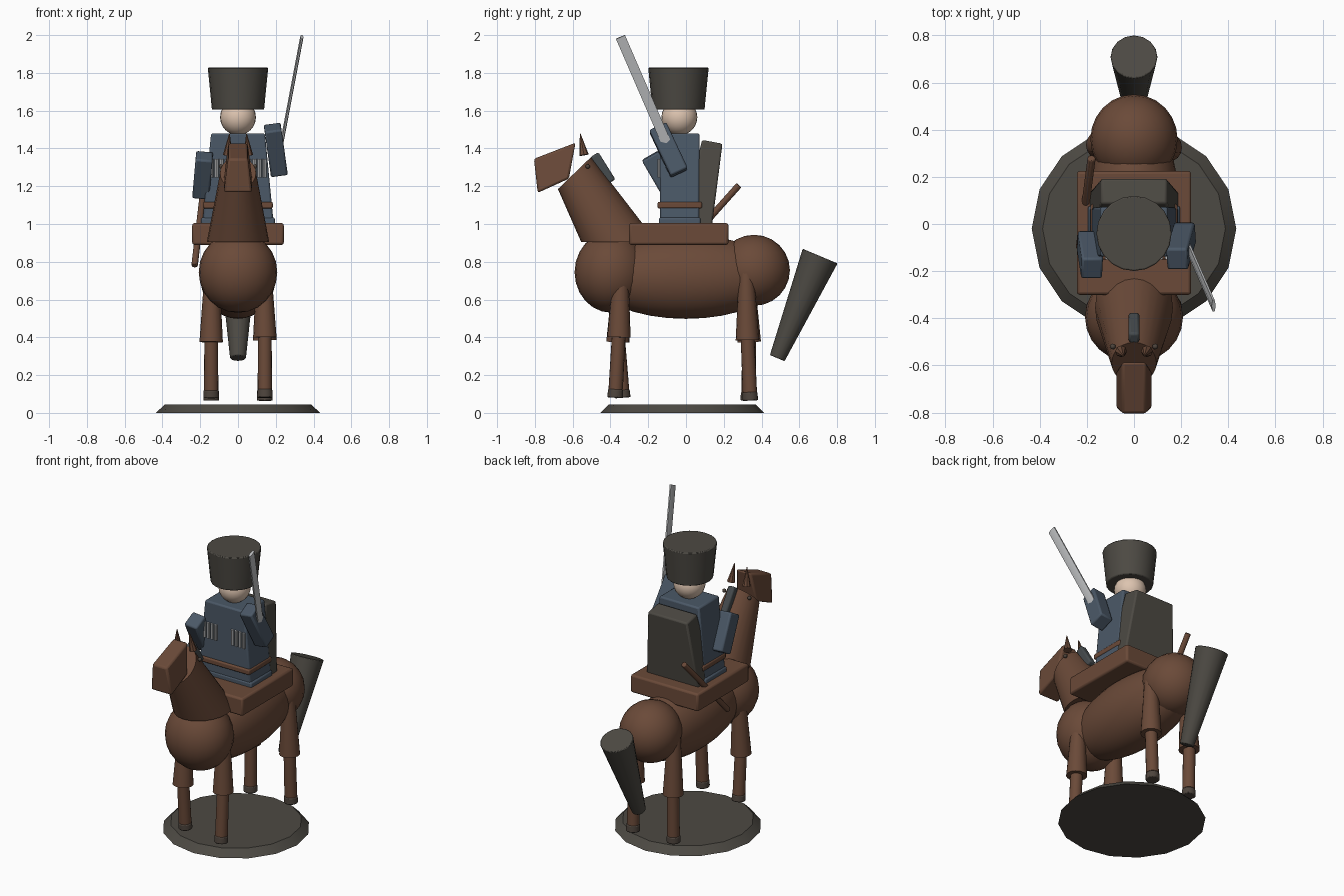
import bpy, bmesh, math
from mathutils import Vector, Matrix, Euler

cube = bpy.data.objects.get("Cube")
if cube:
    bpy.data.objects.remove(cube, do_unlink=True)


def material(name, r, g, b):
    m = bpy.data.materials.new(name)
    m.use_nodes = True
    m.diffuse_color = (r, g, b, 1)
    m.node_tree.nodes["Principled BSDF"].inputs["Base Color"].default_value = (r, g, b, 1)
    return m


BROWN = material("chestnut brown", 0.145, 0.068, 0.040)
BLACK = material("charcoal", 0.073, 0.067, 0.056)
BLUE = material("slate blue", 0.070, 0.098, 0.135)
DARK = material("dark slate", 0.060, 0.070, 0.075)
SKIN = material("pale skin", 0.72, 0.55, 0.43)
STEEL = material("steel", 0.50, 0.51, 0.52)
HOOF = material("hoof brown", 0.075, 0.058, 0.046)


def finish(name, bm, mat, bevel=0.0, smooth=True):
    bmesh.ops.recalc_face_normals(bm, faces=bm.faces)
    me = bpy.data.meshes.new(name)
    bm.to_mesh(me)
    bm.free()
    ob = bpy.data.objects.new(name, me)
    bpy.context.collection.objects.link(ob)
    me.materials.append(mat)
    if bevel:
        mod = ob.modifiers.new("bevel", "BEVEL")
        mod.width, mod.segments = bevel, 2
    if smooth:
        bpy.ops.object.select_all(action="DESELECT")
        ob.select_set(True)
        bpy.context.view_layer.objects.active = ob
        bpy.ops.object.shade_smooth_by_angle(angle=math.radians(35))
    return ob


def loft(name, rings, mat, n=16, bevel=0.0, turn=0.0):
    """Skin over elliptical rings given as (centre, axis_u, axis_v)."""
    bm = bmesh.new()
    loops = []
    for c, u, v in rings:
        angles = [math.tau * i / n + turn for i in range(n)]
        loops.append([bm.verts.new(Vector(c) + Vector(u) * math.cos(a) + Vector(v) * math.sin(a))
                      for a in angles])
    for a, b in zip(loops, loops[1:]):
        for i in range(n):
            bm.faces.new((a[i], a[(i + 1) % n], b[(i + 1) % n], b[i]))
    bm.faces.new(loops[0])
    bm.faces.new(loops[-1])
    return finish(name, bm, mat, bevel)


def rod(name, p, q, r1, r2, mat, n=16, bevel=0.0):
    """Straight tapered round bar from p to q."""
    p, q = Vector(p), Vector(q)
    d = (q - p).normalized()
    u = Vector((1, 0, 0))
    u = (u - d * u.dot(d)).normalized()
    v = d.cross(u)
    return loft(name, [(p, u * r1, v * r1), (q, u * r2, v * r2)], mat, n, bevel)


def ball(name, c, size, mat, seg=24):
    bm = bmesh.new()
    bmesh.ops.create_uvsphere(bm, u_segments=seg, v_segments=seg // 2, radius=1,
                              matrix=Matrix.Translation(c) @ Matrix.Diagonal((*size, 1)))
    return finish(name, bm, mat)


def block(name, c, size, mat, rot=(0, 0, 0), bevel=0.01, top=1.0):
    """Bevelled box; top scales the upper face in x."""
    bm = bmesh.new()
    bmesh.ops.create_cube(bm, size=1)
    turn = Euler([math.radians(a) for a in rot]).to_matrix()
    for v in bm.verts:
        k = top if v.co.z > 0 else 1
        v.co = turn @ Vector((v.co.x * size[0] * k, v.co.y * size[1], v.co.z * size[2])) + Vector(c)
    return finish(name, bm, mat, bevel)


def slab(name, lower, upper, mat, bevel=0.01):
    """Four-sided tapered solid; each end is (half_x, (y, z) front, (y, z) back)."""
    bm = bmesh.new()
    ends = []
    for hx, f, b in (lower, upper):
        ends.append([bm.verts.new(p) for p in
                     ((-hx, *f), (hx, *f), (hx, *b), (-hx, *b))])
    a, b = ends
    for i in range(4):
        bm.faces.new((a[i], a[(i + 1) % 4], b[(i + 1) % 4], b[i]))
    bm.faces.new(a)
    bm.faces.new(b)
    return finish(name, bm, mat, bevel)


# Stand
rod("base", (0, -0.02, 0), (0, -0.02, 0.045), 0.434, 0.388, BLACK)

# Horse body
ball("horse_body", (0, 0, 0.72), (0.2, 0.5, 0.222), BROWN, 32)
ball("horse_chest", (0, -0.395, 0.745), (0.208, 0.195, 0.215), BROWN)
ball("horse_rump", (0, 0.36, 0.755), (0.185, 0.19, 0.188), BROWN)
loft("horse_neck", [((0, -0.355, 0.905), (0.165, 0, 0), (0, 0.2, 0)),
                    ((0, -0.59, 1.27), (0.095, 0, 0), (0, 0.088, 0.085))], BROWN, 24)

# Horse head
slab("horse_head", (0.075, (-0.785, 1.165), (-0.62, 1.24)),
     (0.052, (-0.805, 1.345), (-0.585, 1.43)), BROWN, 0.012)
block("mane", (0, -0.44, 1.295), (0.045, 0.05, 0.17), DARK, (32, 0, 0))
for side, s in (("right", -1), ("left", 1)):
    rod(side + "_ear", (s * 0.055, -0.54, 1.365), (s * 0.045, -0.56, 1.478), 0.025, 0.002, BROWN, 8)
    ball(side + "_horse_eye", (s * 0.09, -0.52, 1.305), (0.012,) * 3, HOOF, 12)

# Horse legs: knee and hoof positions per leg
legs = {
    "front_right": (-1, -0.345, (-0.36, 0.375), (-0.335, 0.08)),
    "front_left": (1, -0.345, (-0.355, 0.4), (-0.375, 0.08)),
    "hind_right": (-1, 0.32, (0.335, 0.375), (0.33, 0.065)),
    "hind_left": (1, 0.32, (0.325, 0.385), (0.34, 0.065)),
}
for name, (s, hip, knee, foot) in legs.items():
    x = s * 0.142
    k, f = Vector((x, *knee)), Vector((x, *foot))
    rod(name + "_upper_leg", (x * 0.97, hip, 0.74), k, 0.04, 0.062, BROWN)
    ankle = f.lerp(k, 0.14)
    rod(name + "_lower_leg", k + Vector((0, 0, 0.03)), ankle, 0.036, 0.038, BROWN)
    rod(name + "_hoof", ankle, f, 0.04, 0.042, HOOF, bevel=0.006)

# Tail and saddle
rod("tail", (0, 0.71, 0.83), (0, 0.483, 0.29), 0.1, 0.042, BLACK, bevel=0.005)
block("saddle", (0, -0.038, 0.947), (0.485, 0.525, 0.115), BROWN, bevel=0.012)

# Rider body
block("tunic", (0, -0.033, 1.235), (0.38, 0.21, 0.49), BLUE, top=0.75)
block("tunic_skirt", (0, -0.033, 1.01), (0.39, 0.22, 0.05), BLUE)
block("belt", (0, -0.033, 1.1), (0.368, 0.235, 0.035), BROWN, bevel=0.008)
slab("backpack", (0.19, (-0.03, 0.97), (0.135, 0.97)),
     (0.14, (0.085, 1.445), (0.193, 1.425)), BLACK, 0.01)
for s in (-1, 1):
    for i in range(4):
        x = s * (0.06 + 0.027 * i)
        rod("cartridge", (x, -0.142, 1.245), (x, -0.142, 1.345), 0.01, 0.01, STEEL, 8)

# Rider arms
block("right_arm", (-0.187, -0.13, 1.258), (0.09, 0.1, 0.24), BLUE, (30, 5, 0))
block("left_arm", (0.2, -0.093, 1.392), (0.09, 0.1, 0.27), BLUE, (25, -8, 0))

# Rider head and hat
ball("head", (0, -0.035, 1.565), (0.095,) * 3, SKIN)
rod("hat", (0, -0.04, 1.605), (0, -0.04, 1.828), 0.138, 0.16, BLACK, 20, 0.006)

# Sword and scabbard
start, tip = Vector((0.23, -0.1, 1.42)), Vector((0.338, -0.347, 1.99))
along = (tip - start).normalized()
flat = along.cross(Vector((1, 0, 0))).normalized()
thin = along.cross(flat)
loft("sword", [(p, thin * 0.009, flat * 0.03) for p in (start, tip)], STEEL, 6)
rod("scabbard", (-0.18, 0.28, 1.205), (-0.23, -0.1, 0.78), 0.018, 0.018, BROWN, 8, 0.004)
